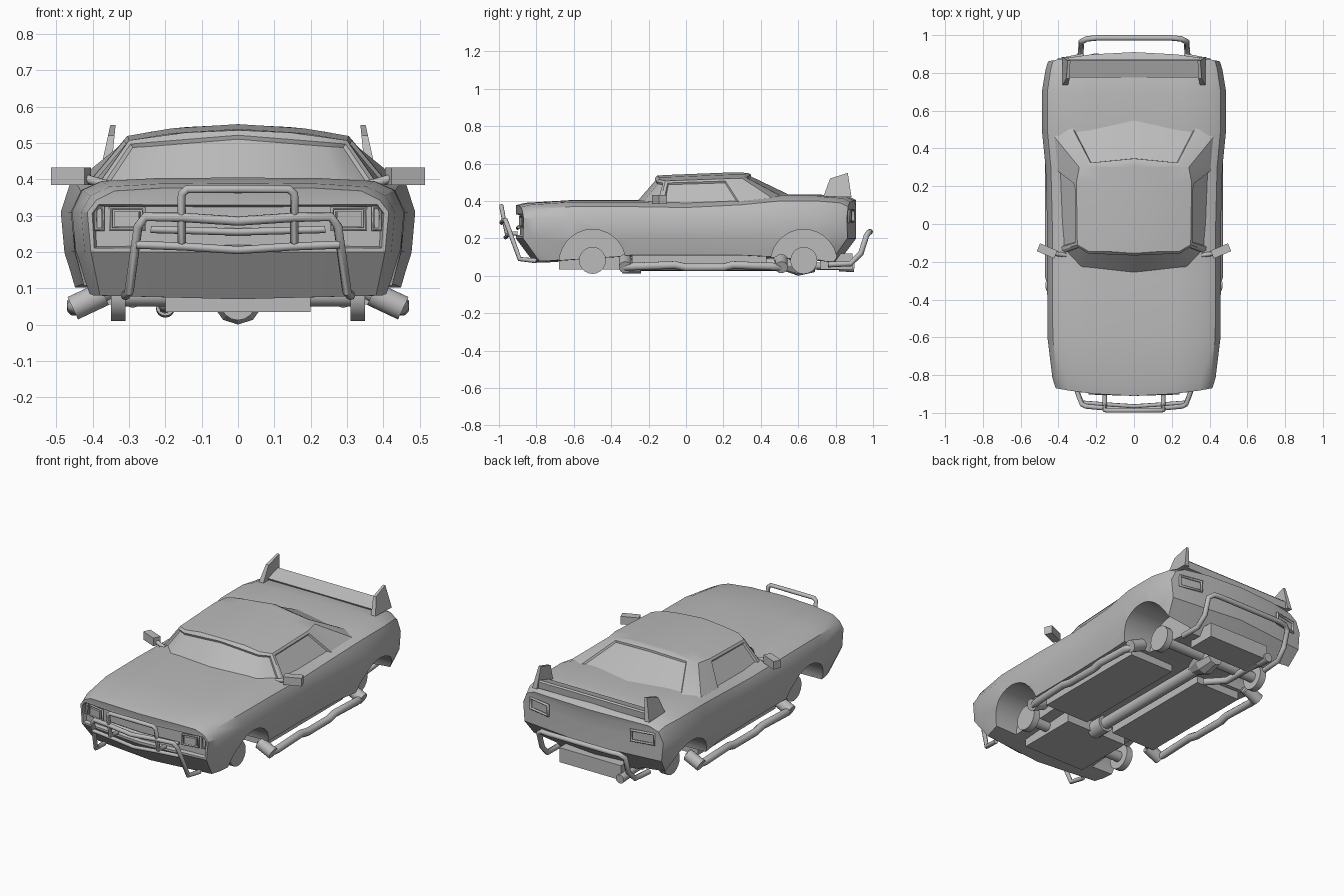
import bpy, bmesh, math
from mathutils import Vector, Matrix

if "Cube" in bpy.data.objects:
    bpy.data.objects.remove(bpy.data.objects["Cube"])

grey = bpy.data.materials.new("plain grey")
grey.use_nodes = True
grey.diffuse_color = (0.5, 0.5, 0.5, 1)
grey.node_tree.nodes["Principled BSDF"].inputs["Base Color"].default_value = (0.5, 0.5, 0.5, 1)


def activate(ob):
    bpy.ops.object.select_all(action='DESELECT')
    ob.select_set(True)
    bpy.context.view_layer.objects.active = ob


def finish(name, bm, mirror=False, cutters=(), angle=32):
    """Turn a bmesh into a finished object with its modifiers applied."""
    bmesh.ops.recalc_face_normals(bm, faces=bm.faces)
    mesh = bpy.data.meshes.new(name)
    bm.to_mesh(mesh)
    bm.free()
    ob = bpy.data.objects.new(name, mesh)
    bpy.context.collection.objects.link(ob)
    mesh.materials.append(grey)
    activate(ob)
    if mirror:
        ob.modifiers.new("mirror", 'MIRROR').use_clip = True
    for c in cutters:
        m = ob.modifiers.new("cut", 'BOOLEAN')
        m.object, m.operation, m.solver = c, 'DIFFERENCE', 'EXACT'
    for m in list(ob.modifiers):
        bpy.ops.object.modifier_apply(modifier=m.name)
    bpy.ops.object.shade_smooth_by_angle(angle=math.radians(angle))
    return ob


def box(name, lo, hi, turn=0):
    lo, hi = Vector(lo), Vector(hi)
    bm = bmesh.new()
    mat = Matrix.Translation((lo + hi) / 2) @ Matrix.Rotation(turn, 4, 'Z')
    bmesh.ops.create_cube(bm, size=1, matrix=mat @ Matrix.Diagonal((*(hi - lo), 1)))
    return finish(name, bm)


def rod(name, a, b, r, r2=None, sides=16):
    a, b = Vector(a), Vector(b)
    bm = bmesh.new()
    mat = Matrix.Translation((a + b) / 2) @ (b - a).to_track_quat('Z', 'Y').to_matrix().to_4x4()
    bmesh.ops.create_cone(bm, cap_ends=True, segments=sides, radius1=r,
                          radius2=r if r2 is None else r2, depth=(b - a).length, matrix=mat)
    return finish(name, bm)


def tube(name, points, r, closed=False):
    cu = bpy.data.curves.new(name, 'CURVE')
    cu.dimensions, cu.bevel_depth, cu.bevel_resolution, cu.use_fill_caps = '3D', r, 2, True
    sp = cu.splines.new('POLY')
    sp.points.add(len(points) - 1)
    for p, co in zip(sp.points, points):
        p.co = (*co, 1)
    sp.use_cyclic_u = closed
    ob = bpy.data.objects.new(name, cu)
    bpy.context.collection.objects.link(ob)
    cu.materials.append(grey)
    activate(ob)
    bpy.ops.object.convert(target='MESH')
    bpy.ops.object.shade_smooth_by_angle(angle=math.radians(50))


def hoop(name, half, r):
    """Tube through half a path and its mirror image."""
    tube(name, half + [(-x, y, z) for x, y, z in reversed(half) if x], r)


def inset(bm, faces, width, depth):
    bm.normal_update()
    bmesh.ops.inset_region(bm, faces=faces, thickness=width, depth=0, use_boundary=False)
    bmesh.ops.inset_region(bm, faces=faces, thickness=0.006, depth=-depth, use_boundary=False)
    for v in bm.verts:
        if abs(v.co.x) < 0.006:
            v.co.x = 0


# Wheel arch cutters
FRONT_AXLE, REAR_AXLE = -0.5, 0.63
cutters = []
for y in (FRONT_AXLE, REAR_AXLE):
    for s in (1, -1):
        c = rod("arch_cutter", (s * 0.27, y, 0.07), (s * 0.6, y, 0.07), 0.178, sides=28)
        c.hide_render = True
        cutters.append(c)

# Lower body: stations of y, deck height, half width, underside height
stations = [(-.91, .378, .415, .07), (-.86, .39, .432, .07), (-.61, .405, .457, .08),
            (-.3, .405, .46, .1), (0, .4, .46, .1), (.3, .415, .468, .1),
            (.5, .435, .488, .09), (.7, .435, .488, .08), (.87, .425, .468, .07), (.91, .405, .455, .07)]
bm = bmesh.new()
rings = []
for y, top, w, low in stations:
    end = abs(y) > 0.8
    def place(x, z):
        bend = 0.04 * (x / 0.41) ** 2 + max(0, 0.2 - z) * 0.75 if end else 0
        return bm.verts.new((x, y - math.copysign(bend, y), z))
    section = [(0, top), (w * .5, top - .002), (w * .82, top - .01), (w * .94, top - .035),
               (w, .31), (w - .01, .2), (w - .035, low + .01), (0, low)]
    ring = [place(*p) for p in section]
    if rings:
        for i in range(7):
            bm.faces.new((rings[-1][i], rings[-1][i + 1], ring[i + 1], ring[i]))
    rings.append(ring)
    if abs(y) == 0.91:
        a, b, c, d, e, f, g, h = ring
        mid = [place(0, v.co.z) for v in (d, e, f)]
        bm.faces.new((a, b, c, d, mid[0]))
        panel = [bm.faces.new((mid[0], d, e, mid[1])), bm.faces.new((mid[1], e, f, mid[2]))]
        bm.faces.new((mid[2], f, g, h))
        if y < 0:
            grille = panel
bmesh.ops.recalc_face_normals(bm, faces=bm.faces)
inset(bm, grille, 0.014, 0.022)
finish("body", bm, True, cutters)
for c in cutters:
    bpy.data.objects.remove(c)

# Cabin: half outlines at the belt line and at the roof edge
belt = [(0, -.285), (.285, -.25), (.385, -.14), (.405, .3), (.42, .46), (.35, .515), (0, .585)]
edge = [(0, -.155), (.24, -.145), (.3, -.11), (.305, .22), (.29, .3), (.24, .31), (0, .33)]


def roof_height(x, y):
    return 0.552 - 0.12 * (y - 0.22) ** 2 - 0.35 * x * x


bm = bmesh.new()
low = [bm.verts.new((x, y, .385 + max(0, y - .15) * .1)) for x, y in belt]
rim = [bm.verts.new((x, y, roof_height(x, y))) for x, y in edge]
sides = [bm.faces.new((low[i], low[i + 1], rim[i + 1], rim[i])) for i in range(6)]
cols = [[bm.verts.new((x * k, y, roof_height(x * k, y))) for x, y in edge[1:-1]] for k in (0, .6)]
cols.append(rim[1:-1])
for left, right in zip(cols, cols[1:]):
    for i in range(4):
        bm.faces.new((left[i], right[i], right[i + 1], left[i + 1]))
for tip, n in ((rim[0], 0), (rim[-1], -1)):
    for left, right in zip(cols, cols[1:]):
        bm.faces.new((tip, left[n], right[n]))
bmesh.ops.recalc_face_normals(bm, faces=bm.faces)
for glass in (sides[0:2], sides[2:3], sides[5:6]):
    inset(bm, glass, 0.018, 0.01)
finish("cabin", bm, True)

# Front guard: outer hoop, lower rail and tall inner hoop
hoop("front_guard", [(.31, -.8, .08), (.3, -.89, .09), (.275, -.955, .27), (.255, -.965, .297),
                     (.15, -.975, .295), (0, -.985, .285)], 0.013)
hoop("front_guard_rail", [(.28, -.945, .22), (.15, -.955, .215), (0, -.965, .205)], 0.011)
hoop("front_guard_inner", [(.155, -.9, .225), (.155, -.96, .23), (.155, -.985, .36),
                           (.14, -.987, .373), (0, -.987, .373)], 0.012)

# Rear guard
hoop("rear_guard", [(.29, .76, .06), (.285, .88, .065), (.28, .935, .12), (.28, .965, .215),
                    (.25, .98, .235), (.2, .985, .235), (0, .985, .235)], 0.015)

# Nose trim between the lamps
hoop("grille_bar", [(.24, -.893, .262), (0, -.9, .255)], 0.01)

for s, side in ((1, "left"), (-1, "right")):
    # Lamp frames, front and rear
    def frame(name, x0, x1, z0, z1, y, slope, r):
        corners = [(x0, z0), (x1, z0), (x1, z1), (x0, z1)]
        tube(name, [(s * x, y - slope * (x - x0), z) for x, z in corners], r, True)
    frame("headlamp_frame_" + side, .26, .35, .262, .32, -.885, -.2, .007)
    frame("side_lamp_frame_" + side, .372, .392, .262, .322, -.862, -.2, .006)
    frame("tail_lamp_frame_" + side, .27, .4, .29, .35, .894, .2, .009)
    box("headlamp_" + side, (s * .305 - .035, -.887, .27), (s * .305 + .035, -.86, .312), s * .19)

    # Spoiler fins, leaning inward
    bm = bmesh.new()
    fin = [(.735, .425), (.77, .52), (.865, .55), (.885, .42)]
    outer = [bm.verts.new((s * (.38 - (z - .42) * .22), y, z)) for y, z in fin]
    inner = [bm.verts.new((s * (.35 - (z - .42) * .1), y, z)) for y, z in fin]
    bm.faces.new(outer)
    bm.faces.new(inner)
    for i in range(4):
        j = (i + 1) % 4
        bm.faces.new((outer[i], outer[j], inner[j], inner[i]))
    finish("spoiler_fin_" + side, bm)

    # Door mirrors
    tube("mirror_arm_" + side, [(s * .36, -.165, .385), (s * .43, -.155, .405)], 0.012)
    box("mirror_" + side, (s * .46 - .05, -.165, .385), (s * .46 + .05, -.12, .432), s * .4)

    # Side exhaust pipes with turned-in ends and a long sleeve
    tube("side_pipe_" + side, [(s * .36, -.31, .09), (s * .44, -.325, .045), (s * .45, -.28, .05),
                               (s * .45, -.06, .058), (s * .45, 0, .045), (s * .45, .2, .045),
                               (s * .45, .25, .058), (s * .45, .46, .05),
                               (s * .44, .5, .045), (s * .36, .49, .09)], 0.022)
    rod("pipe_front_flare_" + side, (s * .37, -.325, .085), (s * .455, -.325, .045), .034)
    rod("pipe_rear_flare_" + side, (s * .37, .51, .085), (s * .455, .51, .045), .034)

    # Wheel hubs and floor panels
    for y, end in ((FRONT_AXLE, "front"), (REAR_AXLE, "rear")):
        rod(f"{end}_hub_{side}", (s * .31, y, .082), (s * .35, y, .082), .072, sides=20)
    box("floor_panel_" + side, (min(s * .09, s * .38), -.29, .055), (max(s * .09, s * .38), .43, .12))

# Spoiler blade
bm = bmesh.new()
profile = [(.78, .428), (.775, .438), (.865, .468), (.872, .46), (.868, .42)]
ends = [[bm.verts.new((x, y, z)) for y, z in profile] for x in (-.36, .36)]
for e in ends:
    bm.faces.new(e)
for i in range(5):
    j = (i + 1) % 5
    bm.faces.new((ends[0][i], ends[0][j], ends[1][j], ends[1][i]))
finish("spoiler_blade", bm)

# Underside: engine tray, rear tank, axles, drive shaft and tail pipe
box("engine_tray", (-.2, -.68, .035), (.2, -.32, .12))
box("rear_tank", (-.2, .72, .035), (.2, .89, .12))
for y, end in ((FRONT_AXLE, "front"), (REAR_AXLE, "rear")):
    rod(end + "_axle", (-.32, y, .08), (.32, y, .08), .03)
rod("drive_shaft", (0, -.34, .06), (0, .6, .06), .033)
rod("shaft_collar", (0, -.34, .06), (0, -.24, .06), .048)
rod("differential_front", (0, .5, .07), (0, .6, .07), .035, .07, 10)
rod("differential", (0, .6, .07), (0, .69, .07), .07, .05, 10)
tube("tail_pipe", [(-.12, .45, .06), (-.2, .55, .055), (-.2, .84, .05)], 0.02)
rod("tail_pipe_tip", (-.2, .82, .05), (-.2, .9, .045), .026)
